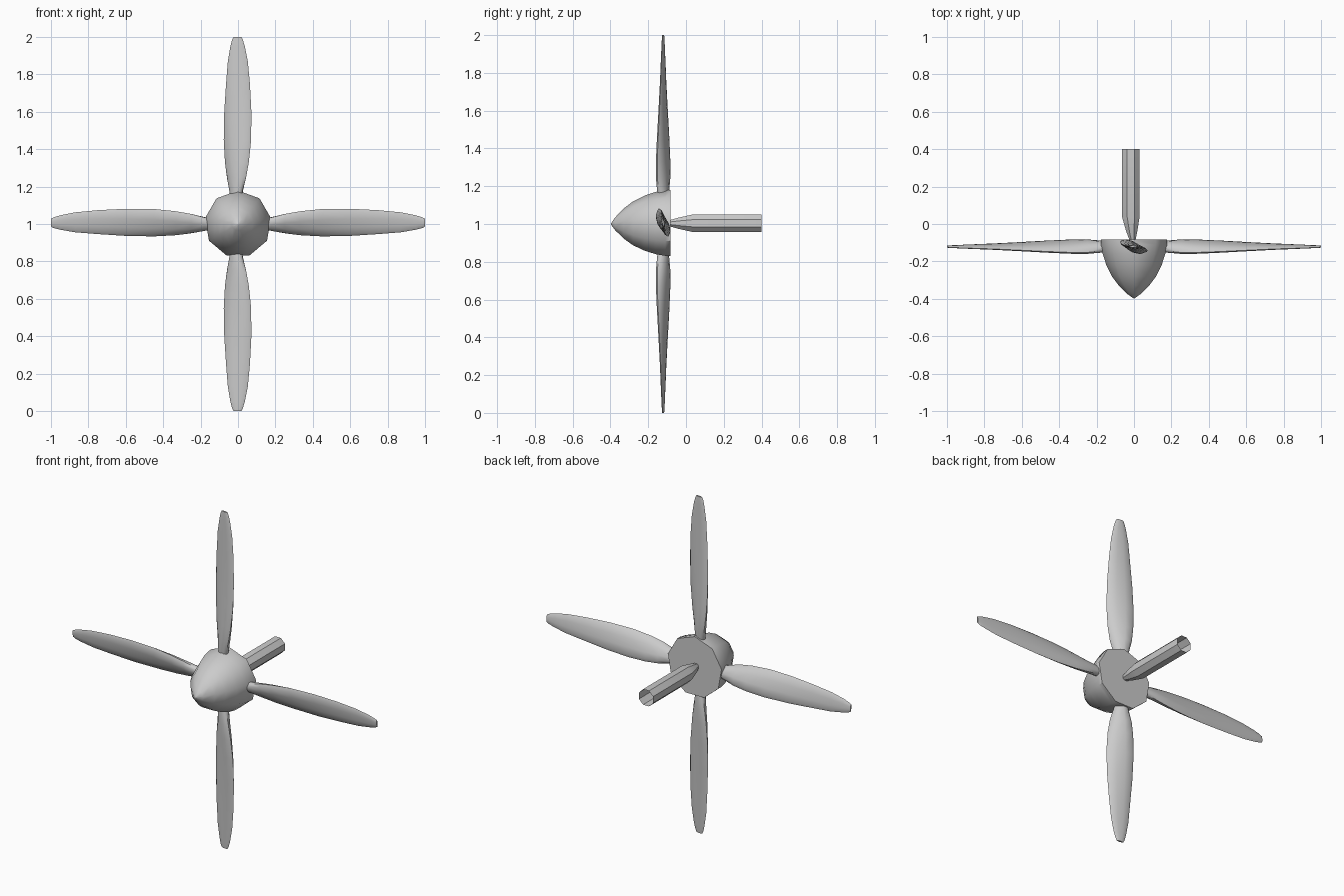
import bpy, bmesh, math
from mathutils import Vector

if "Cube" in bpy.data.objects:
    bpy.data.objects.remove(bpy.data.objects["Cube"])


def loft(name, rings, cap_start=True, cap_end=True, angle=40):
    """Skin a list of equal-length point rings into one object."""
    bm = bmesh.new()
    loops = [[bm.verts.new(p) for p in ring] for ring in rings]
    n = len(loops[0])
    for a, b in zip(loops, loops[1:]):
        for i in range(n):
            j = (i + 1) % n
            bm.faces.new((a[i], a[j], b[j], b[i]))
    if cap_start:
        bm.faces.new(loops[0])
    if cap_end:
        bm.faces.new(loops[-1])
    bmesh.ops.remove_doubles(bm, verts=bm.verts, dist=1e-5)
    bmesh.ops.recalc_face_normals(bm, faces=bm.faces)
    me = bpy.data.meshes.new(name)
    bm.to_mesh(me)
    bm.free()
    ob = bpy.data.objects.new(name, me)
    bpy.context.collection.objects.link(ob)
    bpy.ops.object.select_all(action='DESELECT')
    ob.select_set(True)
    bpy.context.view_layer.objects.active = ob
    bpy.ops.object.shade_smooth_by_angle(angle=math.radians(angle))
    return ob


def ring_y(y, r, sides, cx=0.0, cz=1.0, start=90):
    """Polygon ring around the y axis."""
    angs = [math.radians(start + 360 * i / sides) for i in range(sides)]
    return [Vector((cx + r * math.cos(a), y, cz + r * math.sin(a))) for a in angs]


# Nine-sided spinner with flat back
spinner = [(-0.398, 0.002), (-0.375, 0.035), (-0.33, 0.082), (-0.28, 0.12),
           (-0.22, 0.15), (-0.16, 0.17), (-0.11, 0.179), (-0.082, 0.179)]
loft("spinner", [ring_y(y, r, 9) for y, r in spinner])

# Shaft, tapered into the spinner and open at the rear
shaft = [(-0.085, 0.018, -0.008), (-0.04, 0.032, -0.012),
         (0.035, 0.05, -0.017), (0.4, 0.05, -0.017)]
loft("shaft", [ring_y(y, r, 8, cx, 1.004, 22.5) for y, r, cx in shaft],
     cap_end=False)

# Blade stations: radius, half chord, half thickness, twist, chord offset
STATIONS = [(0.13, 0.030, 0.025, 36, 0.0), (0.18, 0.042, 0.027, 35, 0.0),
            (0.25, 0.060, 0.027, 31, 0.002), (0.33, 0.071, 0.025, 26, 0.004),
            (0.45, 0.078, 0.021, 20, 0.007), (0.60, 0.075, 0.016, 15, 0.009),
            (0.75, 0.065, 0.012, 11, 0.010), (0.87, 0.054, 0.009, 9, 0.009),
            (0.95, 0.039, 0.007, 8, 0.008), (0.985, 0.029, 0.006, 7, 0.007),
            (1.0, 0.021, 0.005, 7, 0.007)]
SIDES = 10


def blade(name, place):
    """place maps (radius, chord, depth) into the world."""
    rings = []
    for r, a, b, twist, off in STATIONS:
        t = math.radians(twist)
        ring = []
        for i in range(SIDES):
            q = 2 * math.pi * i / SIDES
            u, v = a * math.cos(q), b * math.sin(q)
            chord = u * math.cos(t) - v * math.sin(t) + off
            depth = -0.121 - u * math.sin(t) - v * math.cos(t)
            ring.append(Vector(place(r, chord, depth)))
        rings.append(ring)
    loft(name, rings, angle=50)


# Opposite blades are mirror images
for side, s in (("right", 1), ("left", -1)):
    blade("blade_" + side, lambda r, c, d: (s * r, d, 1 + c))
for side, s in (("top", 1), ("bottom", -1)):
    blade("blade_" + side, lambda r, c, d: (c - 0.01, d, 1 + s * r))
